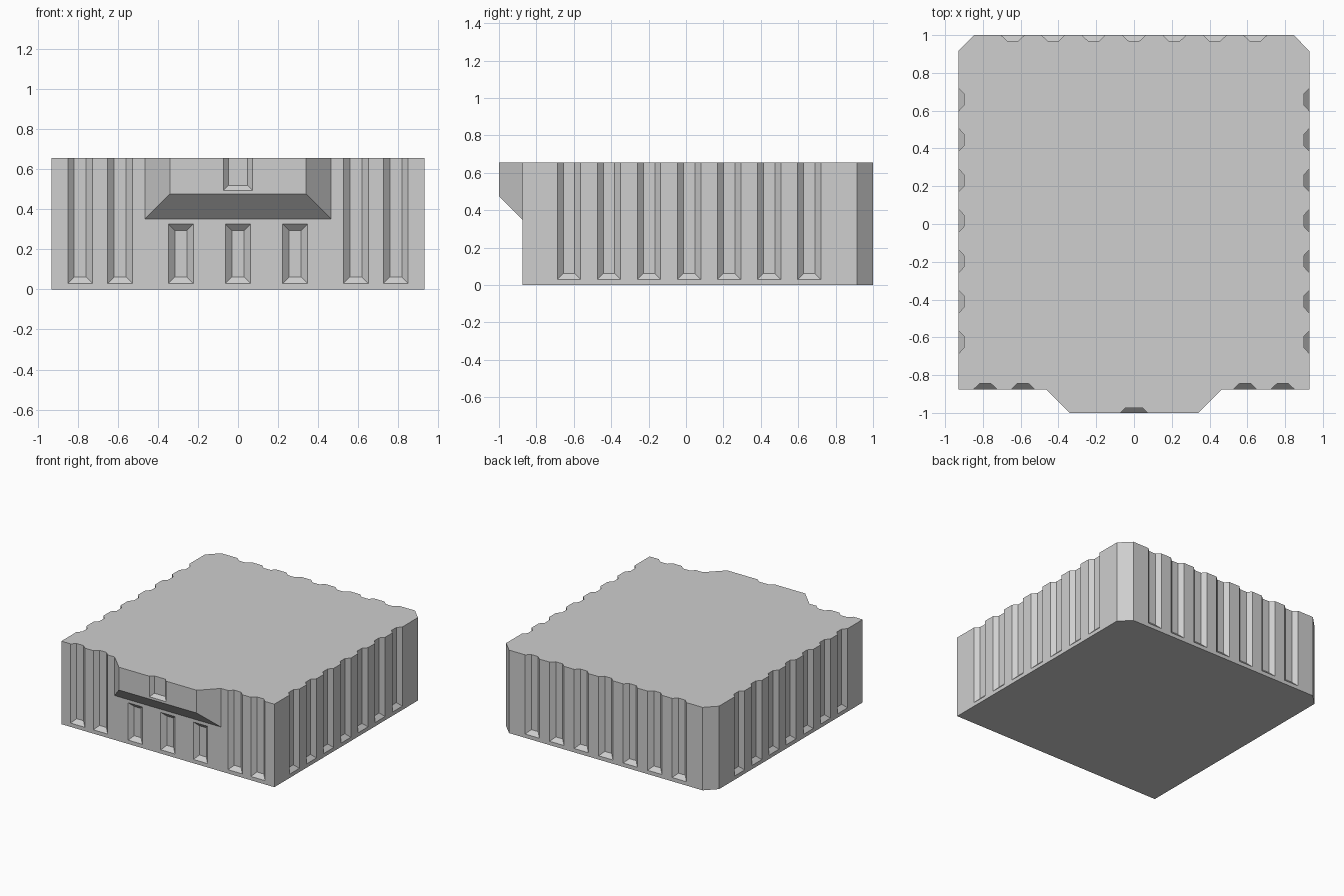
import bpy, bmesh
from mathutils import Vector

old = bpy.data.objects.get("Cube")
if old:
    bpy.data.objects.remove(old, do_unlink=True)

HALF_X, FRONT, BACK, TOP = 0.93, -0.875, 1.0, 0.655
CHAMFER = 0.085

grey = bpy.data.materials.new("light_grey")
grey.use_nodes = True
grey.diffuse_color = (0.62, 0.62, 0.62, 1)
bsdf = next(n for n in grey.node_tree.nodes if n.type == 'BSDF_PRINCIPLED')
bsdf.inputs["Base Color"].default_value = (0.62, 0.62, 0.62, 1)


def make_object(name, hulls):
    """One object out of several separate convex solids."""
    bm = bmesh.new()
    for points in hulls:
        verts = [bm.verts.new(p) for p in points]
        bmesh.ops.convex_hull(bm, input=verts)
    bmesh.ops.dissolve_limit(bm, angle_limit=0.01, verts=bm.verts[:], edges=bm.edges[:])
    bmesh.ops.recalc_face_normals(bm, faces=bm.faces[:])
    mesh = bpy.data.meshes.new(name)
    bm.to_mesh(mesh)
    bm.free()
    mesh.materials.append(grey)
    obj = bpy.data.objects.new(name, mesh)
    bpy.context.collection.objects.link(obj)
    return obj


def groove(center, inward, bottom, top=None, width=0.124, bevel=0.032, depth=0.03):
    """Tapered cutter; without a top it runs out through the roof."""
    inward = Vector(inward)
    along = Vector((-inward.y, inward.x, 0))
    points = []
    for step in (-0.5, 1):              # outside the wall, then the groove floor
        half = width / 2 - bevel * step
        low = bottom + bevel * step
        high = TOP + 0.1 if top is None else top - bevel * step
        for side in (-half, half):
            for z in (low, high):
                p = Vector(center) + inward * depth * step + along * side
                points.append((p.x, p.y, z))
    return points


# Main block with chamfered back corners
outline = [(s * x, y) for s in (-1, 1) for x, y in (
    (HALF_X, FRONT), (HALF_X, BACK - CHAMFER), (HALF_X - CHAMFER, BACK))]
body = make_object("building_block", [[(x, y, z) for x, y in outline for z in (0, TOP)]])

# Overhanging bay on the front, rooted inside the block
section = [(0.465, -0.8, 0.35), (0.465, FRONT, 0.35), (0.34, -1.0, 0.475)]
bay = make_object("front_bay", [[(s * x, y, z) for s in (-1, 1)
                                 for x, y, low in section for z in (low, TOP)]])

# Wall grooves
cutters = []
for i in range(-3, 4):
    offset = i * 0.214
    cutters.append(groove((offset, BACK, 0), (0, -1, 0), 0.03))
    for s in (-1, 1):
        cutters.append(groove((s * HALF_X, 0.017 + offset, 0), (-s, 0, 0), 0.03))
for s in (-1, 1):
    for x in (0.588, 0.787):
        cutters.append(groove((s * x, FRONT, 0), (0, 1, 0), 0.03))

# Short recesses under the bay and the notch in its face
for x in (-0.285, 0, 0.285):
    cutters.append(groove((x, FRONT, 0), (0, 1, 0), 0.03, 0.325))
cutters.append(groove((0, -1.0, 0), (0, 1, 0), 0.493, width=0.145, bevel=0.025, depth=0.025))
cutter = make_object("groove_cutter", cutters)
cutter.hide_render = True

# Join the bay, cut the grooves, then bake the result
for helper, operation in ((bay, 'UNION'), (cutter, 'DIFFERENCE')):
    mod = body.modifiers.new(helper.name, 'BOOLEAN')
    mod.operation = operation
    mod.solver = 'EXACT'
    mod.object = helper
bpy.context.view_layer.update()
graph = bpy.context.evaluated_depsgraph_get()
final = bpy.data.meshes.new_from_object(body.evaluated_get(graph))
body.modifiers.clear()
body.data = final
for helper in (bay, cutter):
    bpy.data.objects.remove(helper, do_unlink=True)
